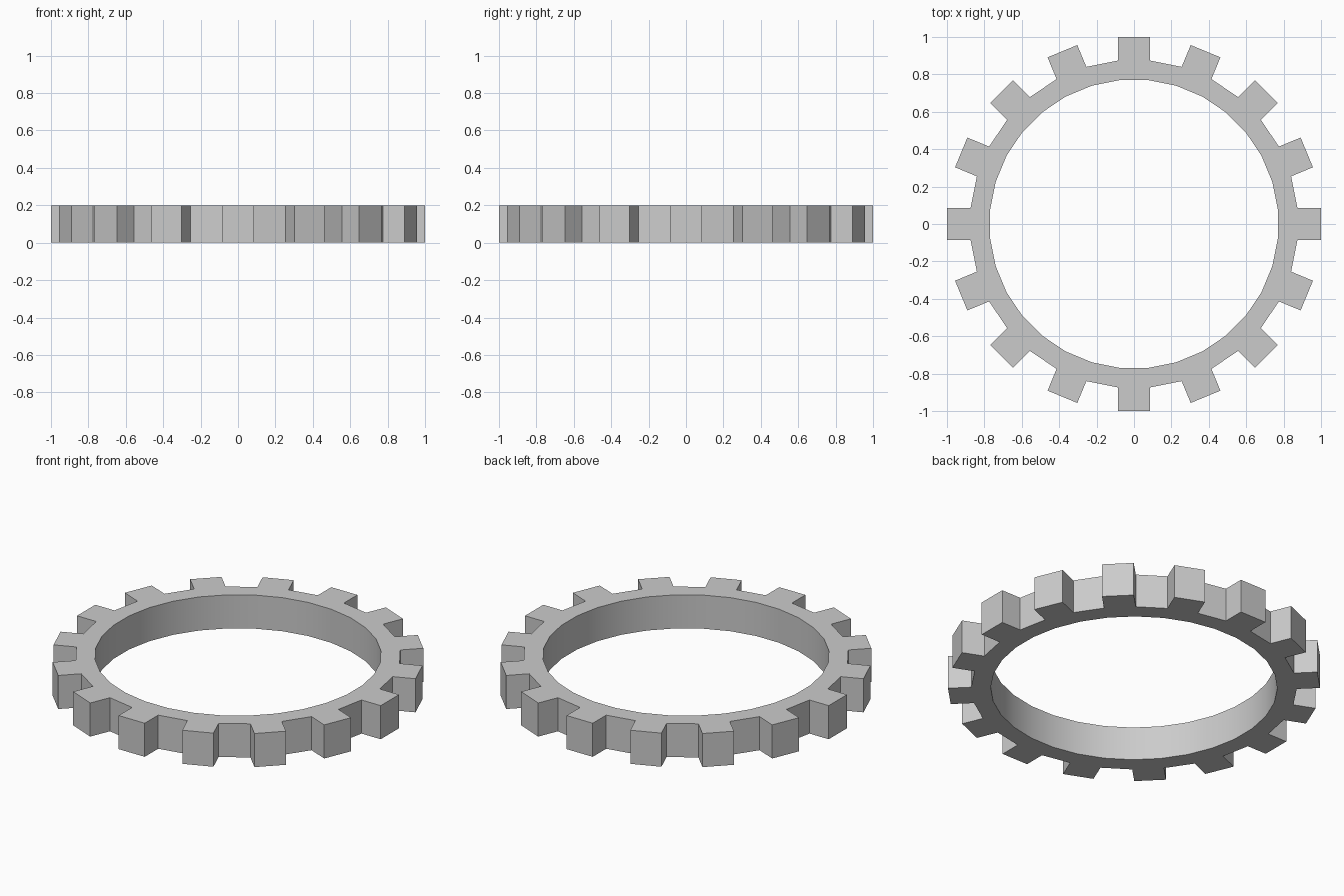
import bpy, bmesh
from math import cos, sin, pi, radians

if "Cube" in bpy.data.objects:
    bpy.data.objects.remove(bpy.data.objects["Cube"])

TEETH = 16
STEP = 2 * pi / TEETH
HEIGHT = 0.2
R_IN, R_ROOT, TIP = 0.773, 0.878, 1.0
HALF_W = R_ROOT * sin(STEP / 4)      # half tooth width, parallel flanks

bm = bmesh.new()


def polar(r, a, z):
    return bm.verts.new((r * cos(a), r * sin(a), z))


def tip(a, w, z):
    return bm.verts.new((TIP * cos(a) - w * sin(a), TIP * sin(a) + w * cos(a), z))


# bottom outline: for each tooth two inner, two root and two tip points
teeth = []
for i in range(TEETH):
    a = i * STEP
    lo, hi = a - STEP / 4, a + STEP / 4
    teeth.append((polar(R_IN, lo, 0), polar(R_IN, hi, 0),
                  polar(R_ROOT, lo, 0), polar(R_ROOT, hi, 0),
                  tip(a, -HALF_W, 0), tip(a, HALF_W, 0)))

# flat faces: ring under tooth, tooth, ring between teeth
for i, (i0, i1, r0, r1, t0, t1) in enumerate(teeth):
    n = teeth[(i + 1) % TEETH]
    bm.faces.new((i0, r0, r1, i1))
    bm.faces.new((r0, t0, t1, r1))
    bm.faces.new((i1, r1, n[2], n[0]))

# thicken into a solid
ext = bmesh.ops.extrude_face_region(bm, geom=bm.faces[:], use_keep_orig=True)
top = [v for v in ext["geom"] if isinstance(v, bmesh.types.BMVert)]
bmesh.ops.translate(bm, vec=(0, 0, HEIGHT), verts=top)
bmesh.ops.recalc_face_normals(bm, faces=bm.faces[:])

mesh = bpy.data.meshes.new("gear_ring")
bm.to_mesh(mesh)
bm.free()
ring = bpy.data.objects.new("gear_ring", mesh)
bpy.context.collection.objects.link(ring)

# smooth bore, sharp teeth
bpy.context.view_layer.objects.active = ring
ring.select_set(True)
bpy.ops.object.shade_smooth_by_angle(angle=radians(20))
